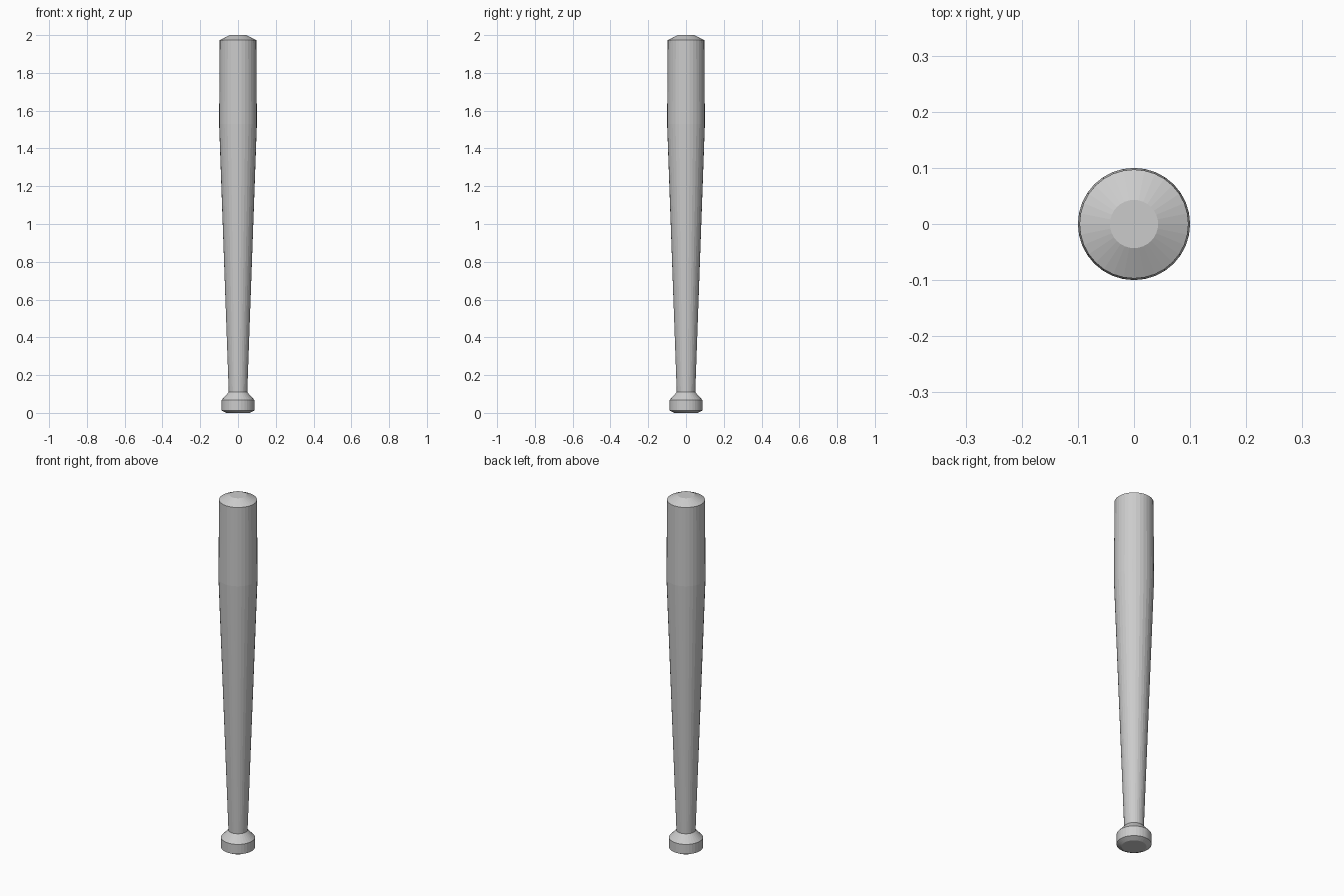
import bpy, bmesh, math

if "Cube" in bpy.data.objects:
    bpy.data.objects.remove(bpy.data.objects["Cube"])

SIDES = 32


def lathe(name, profile):
    """Spin a (radius, z) profile into a closed, flat-faced solid."""
    bm = bmesh.new()
    rings = []
    for r, z in profile:
        rings.append([bm.verts.new((r * math.cos(2 * math.pi * i / SIDES),
                                    r * math.sin(2 * math.pi * i / SIDES), z))
                      for i in range(SIDES)])
    for low, high in zip(rings, rings[1:]):
        for i in range(SIDES):
            j = (i + 1) % SIDES
            bm.faces.new((low[i], low[j], high[j], high[i]))
    bm.faces.new(rings[0][::-1])
    bm.faces.new(rings[-1])
    mesh = bpy.data.meshes.new(name)
    bm.to_mesh(mesh)
    bm.free()
    obj = bpy.data.objects.new(name, mesh)
    bpy.context.collection.objects.link(obj)
    return obj


# Bat: bevelled knob, neck, tapered handle, barrel and chamfered tip
lathe("bat", [
    (0.062, 0.0), (0.087, 0.013),      # knob base
    (0.087, 0.068), (0.049, 0.11),     # knob side and shoulder
    (0.1, 1.53),                       # tapered handle
    (0.097, 1.973),                    # barrel
    (0.043, 2.0),                      # tip
])
